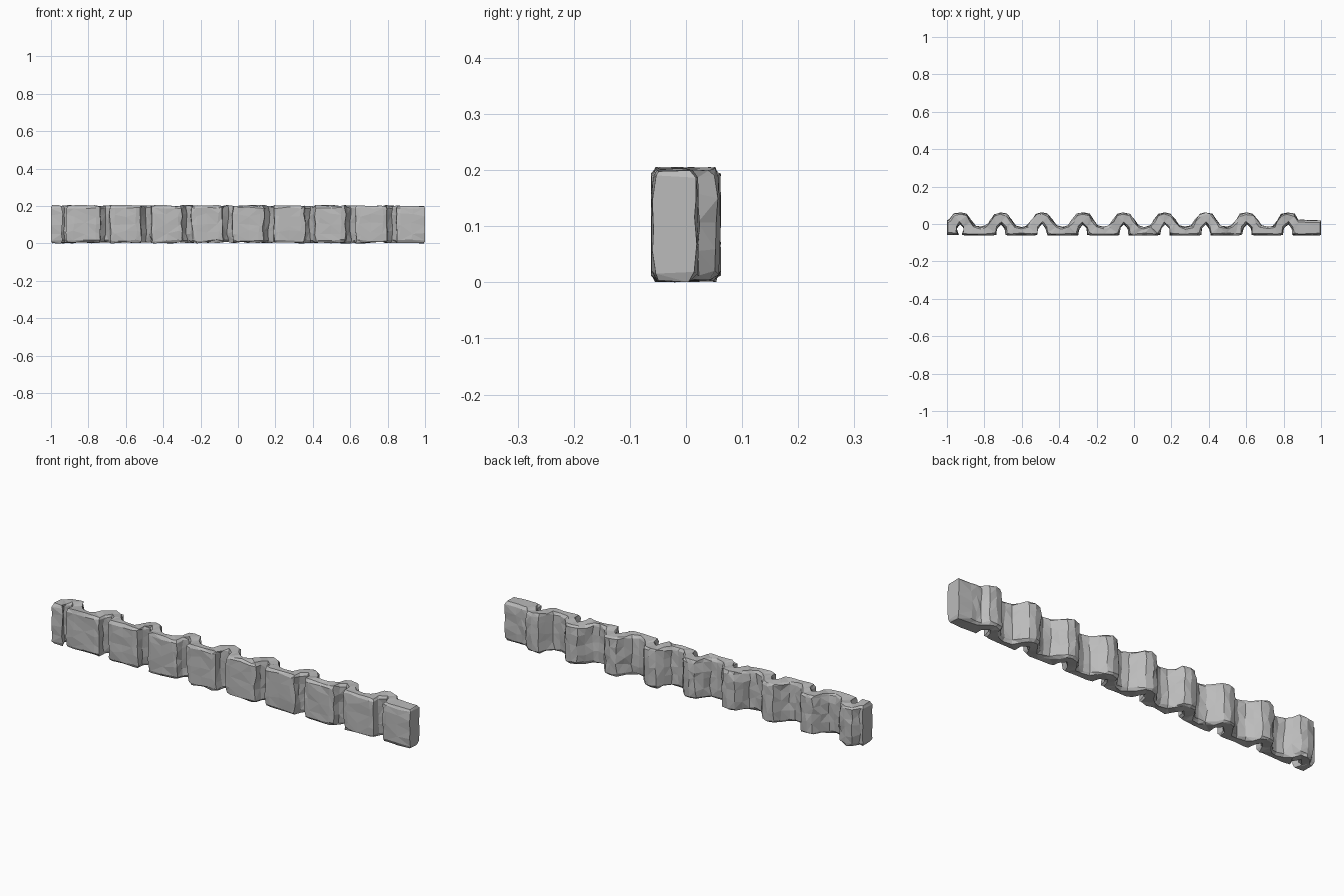
import bpy, bmesh, random
from mathutils import Vector

cube = bpy.data.objects.get("Cube")
if cube:
    bpy.data.objects.remove(cube)
rng = random.Random(7)

stone = bpy.data.materials.new("grey stone")
stone.use_nodes = True
GREY = (0.5, 0.5, 0.5, 1)
stone.diffuse_color = GREY
stone.node_tree.nodes["Principled BSDF"].inputs["Base Color"].default_value = GREY

PITCH, FIRST, COUNT, HEIGHT = 0.219, -0.93, 9, 0.206
# Half a fold, from valley to ridge: (front x, front y), (back x, back y)
HALF = [
    ((-0.109, -0.062), (-0.109, -0.016)),
    ((-0.05, -0.062), (-0.078, -0.008)),
    ((-0.028, -0.058), (-0.055, 0.022)),
    ((-0.023, -0.025), (-0.032, 0.054)),
    ((0, 0.002), (0, 0.062)),
]


def mirrored(pair):
    return tuple((-x, y) for x, y in pair)


FOLD = HALF + [mirrored(p) for p in HALF[-2:0:-1]]

# Plan of the wall as front and back point pairs
plan = [((-1, -0.058), (-1, 0.02))]
for i in range(COUNT):
    centre = FIRST + PITCH * i
    for k, (front, back) in enumerate(FOLD):
        if i == 0 and k < 2:
            continue
        fx, bx = front[0], back[0]
        if i == 0 and k in (2, 6):      # nearly closed crack at the left end
            fx *= 0.35
        if i == COUNT - 1 and k == 7:   # the last block stays thick
            back = (bx, 0.022)
        plan.append(((centre + fx, front[1]), (centre + bx, back[1])))
plan += [((0.93, -0.062), (0.93, 0.02)), ((1, -0.058), (1, 0.018))]

# Rough courses from bottom to top: height, amount of edge rounding
LEVELS = [(0, 0.011), (0.016, 0.002), (0.06, 0), (0.105, 0),
          (0.15, 0), (0.19, 0.002), (HEIGHT, 0.011)]

bm = bmesh.new()
grid = []
for li, (z, inset) in enumerate(LEVELS):
    row = []
    for ci, pair in enumerate(plan):
        front, back = (Vector((*p, 0)) for p in pair)
        inward = (back - front).normalized() * inset
        verts = []
        for side, p in enumerate((front + inward, back - inward)):
            end = ci in (0, len(plan) - 1)
            x = p.x if end else p.x + rng.uniform(-0.006, 0.006)
            y = max(-0.062, min(0.062, p.y + rng.uniform(-0.003, 0.003)))
            if end and inset > 0.01:
                x *= 0.994
            if li == 0:
                h = rng.uniform(0, 0.009)
            elif li == len(LEVELS) - 1:
                h = HEIGHT - rng.uniform(0, 0.009)
            else:
                h = z + rng.uniform(-0.012, 0.012) * (0.4 if inset else 1)
            verts.append(bm.verts.new((x, y, h)))
        row.append(verts)
    grid.append(row)

# Front and back skins, capped at the ends, bottom and top
for low, high in zip(grid, grid[1:]):
    for a in range(len(plan) - 1):
        for side in (0, 1):
            bm.faces.new((low[a][side], low[a + 1][side],
                          high[a + 1][side], high[a][side]))
    for e in (0, -1):
        bm.faces.new((low[e][0], low[e][1], high[e][1], high[e][0]))
for row in (grid[0], grid[-1]):
    for a, b in zip(row, row[1:]):
        bm.faces.new((a[0], b[0], b[1], a[1]))

bmesh.ops.recalc_face_normals(bm, faces=bm.faces[:])
bmesh.ops.triangulate(bm, faces=bm.faces[:])
mesh = bpy.data.meshes.new("folded_stone_wall")
bm.to_mesh(mesh)
bm.free()
mesh.materials.append(stone)
wall = bpy.data.objects.new("folded_stone_wall", mesh)
bpy.context.collection.objects.link(wall)
